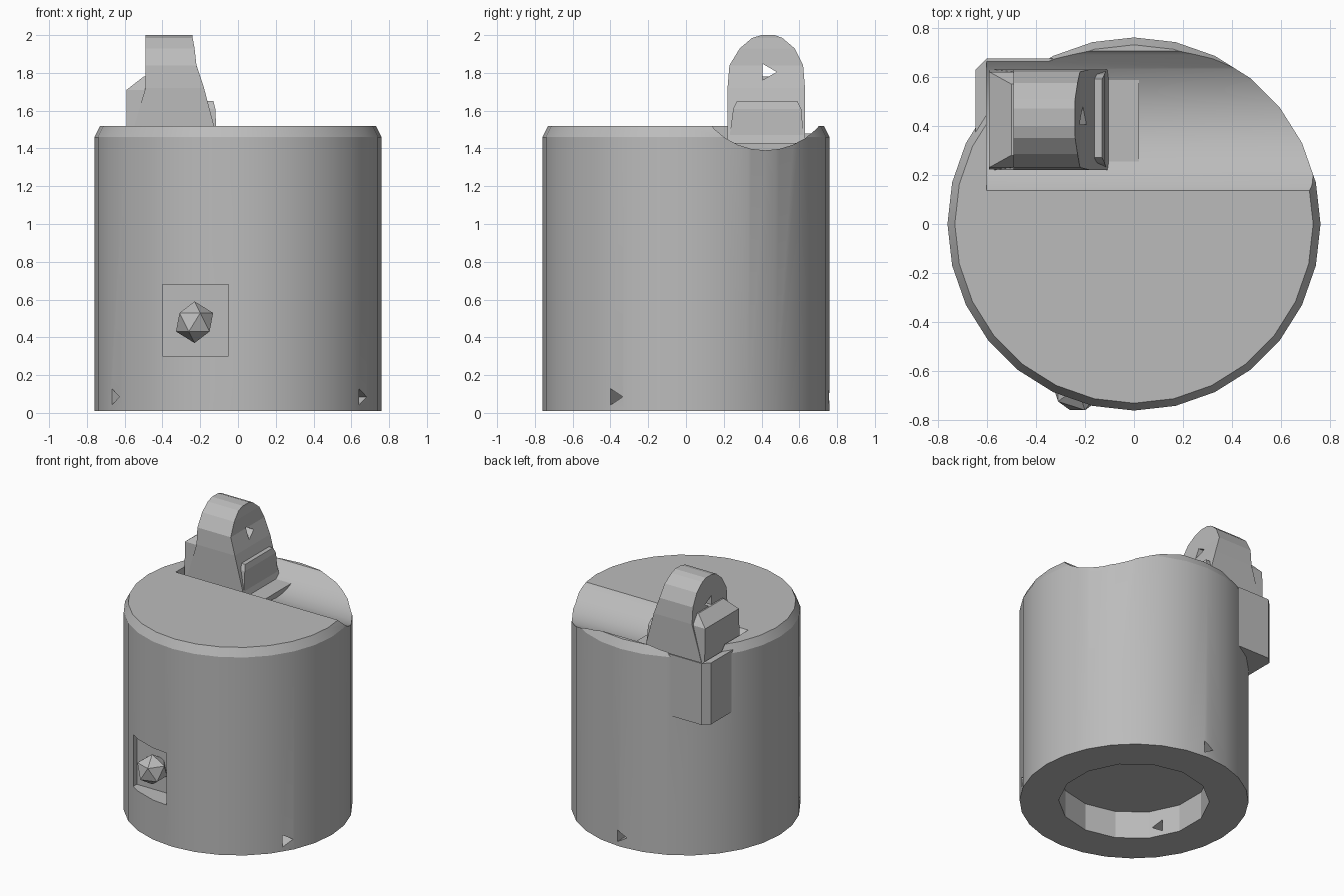
import bpy, bmesh
from math import radians, pi
from mathutils import Matrix, Vector

if "Cube" in bpy.data.objects:
    bpy.data.objects.remove(bpy.data.objects["Cube"], do_unlink=True)

grey = bpy.data.materials.new("plain grey")
grey.use_nodes = True
GREY = (0.5, 0.5, 0.5, 1)
grey.diffuse_color = GREY
grey.node_tree.nodes["Principled BSDF"].inputs["Base Color"].default_value = GREY


def finish(name, bm):
    """Turn a bmesh into a grey object."""
    bmesh.ops.recalc_face_normals(bm, faces=bm.faces)
    mesh = bpy.data.meshes.new(name)
    bm.to_mesh(mesh)
    bm.free()
    mesh.materials.append(grey)
    obj = bpy.data.objects.new(name, mesh)
    bpy.context.collection.objects.link(obj)
    return obj


def loft(name, rings):
    """Bridge a stack of closed rings and cap both ends."""
    bm = bmesh.new()
    loops = [[bm.verts.new(p) for p in ring] for ring in rings]
    n = len(loops[0])
    for a, b in zip(loops, loops[1:]):
        for i in range(n):
            j = (i + 1) % n
            bm.faces.new((a[i], a[j], b[j], b[i]))
    bm.faces.new(loops[0])
    bm.faces.new(loops[-1])
    return finish(name, bm)


def stack(name, levels):
    """Stack of rectangles given as (z, x0, x1, y0, y1)."""
    return loft(name, [[(x0, y0, z), (x1, y0, z), (x1, y1, z), (x0, y1, z)]
                       for z, x0, x1, y0, y1 in levels])


def rod(name, radius, length, sides, matrix):
    bm = bmesh.new()
    bmesh.ops.create_cone(bm, cap_ends=True, segments=sides, radius1=radius,
                          radius2=radius, depth=length, matrix=matrix)
    return finish(name, bm)


def combine(target, tool, operation="DIFFERENCE"):
    mod = target.modifiers.new(operation.lower(), "BOOLEAN")
    mod.operation, mod.solver, mod.object = operation, "EXACT", tool
    bpy.context.view_layer.objects.active = target
    bpy.ops.object.modifier_apply(modifier=mod.name)
    bpy.data.objects.remove(tool, do_unlink=True)


# Cylindrical body with a chamfered top rim
SIDES = 28
body = loft("body", [
    [Matrix.Rotation(2 * pi * i / SIDES, 3, "Z") @ Vector((r, 0, z)) for i in range(SIDES)]
    for r, z in ((0.76, 0.01), (0.76, 1.46), (0.73, 1.52))])

# Corner block below the rim, behind the lug
corner = [(-0.645, 0.3), (-0.645, 0.63), (-0.6, 0.675), (-0.3, 0.675), (-0.3, 0.3)]
combine(body, loft("corner_block", [[(x, y, z) for x, y in corner] for z in (1.03, 1.48)]), "UNION")

# Rounded channel across the top, open on one side
along_x = Matrix.Rotation(pi / 2, 4, "Y")
combine(body, rod("channel_cutter", 0.38, 1.6, 32,
                  Matrix.Translation((0.2, 0.42, 1.77)) @ along_x))

# Round hollow in the underside
combine(body, rod("hollow_cutter", 0.5, 0.4, 14, Matrix.Translation((0, 0, 0.01))))

# Square recess in the front
combine(body, stack("recess_cutter", [(z, -0.4, -0.05, -0.9, -0.6) for z in (0.3, 0.68)]))

# Three small triangular holes through the base wall
for angle in (90, 210, 330):
    place = Matrix.Rotation(radians(angle), 4, "Z") @ Matrix.Translation((0.65, 0, 0.085))
    combine(body, rod("pin_hole_cutter", 0.05, 0.5, 3, place @ along_x))

bpy.ops.object.select_all(action="DESELECT")
body.select_set(True)
bpy.context.view_layer.objects.active = body
bpy.ops.object.shade_smooth_by_angle(angle=radians(25))

# Arched lug with a triangular eye
lug = stack("lug", [
    (1.38, -0.59, -0.09, 0.22, 0.63),
    (1.72, -0.49, -0.18, 0.22, 0.63),
    (1.84, -0.49, -0.22, 0.23, 0.62),
    (1.93, -0.49, -0.23, 0.285, 0.575),
    (1.985, -0.49, -0.24, 0.35, 0.51),
    (2.0, -0.49, -0.24, 0.40, 0.47)])
combine(lug, rod("eye_cutter", 0.05, 1.4, 3, Matrix.Translation((-0.3, 0.43, 1.805)) @ along_x))

# Stepped shoulders either side of the lug and the foot plate under it
stack("right_shoulder", [(1.38, -0.59, -0.45, 0.22, 0.63),
                         (1.71, -0.59, -0.45, 0.23, 0.62),
                         (1.78, -0.5, -0.45, 0.28, 0.57)])
stack("left_shoulder", [(1.38, -0.25, -0.11, 0.22, 0.63),
                        (1.61, -0.25, -0.12, 0.25, 0.61),
                        (1.65, -0.25, -0.13, 0.27, 0.59)])
stack("foot_plate", [(z, -0.59, 0.02, 0.22, 0.63) for z in (1.34, 1.43)])

# Faceted knob in the recess
bm = bmesh.new()
bmesh.ops.create_icosphere(bm, subdivisions=1, radius=0.11,
                           matrix=Matrix.Translation((-0.23, -0.665, 0.48)))
finish("knob", bm)
rod("knob_stem", 0.05, 0.1, 8,
    Matrix.Translation((-0.23, -0.6, 0.48)) @ Matrix.Rotation(pi / 2, 4, "X"))
